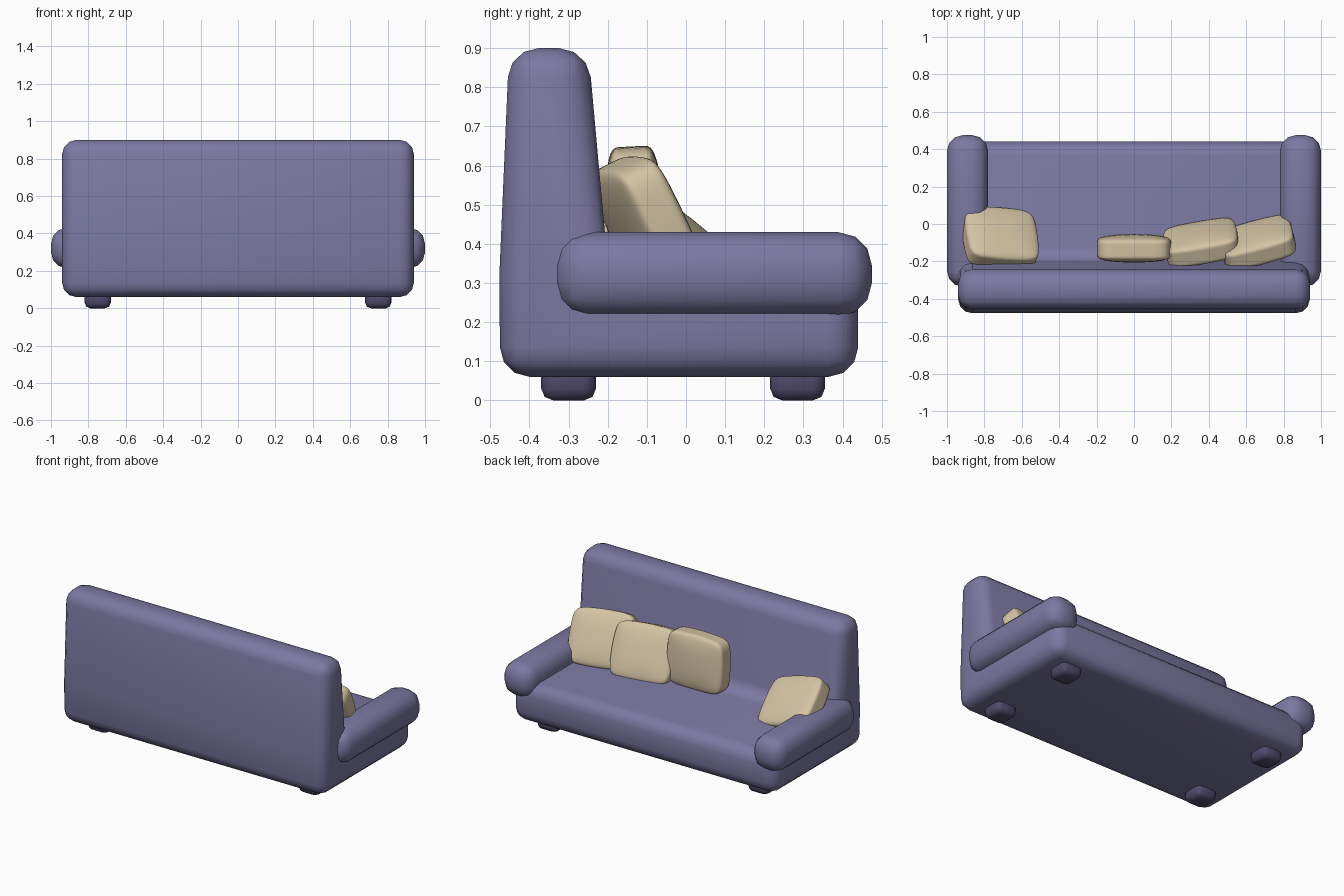
import bpy, bmesh, math
from mathutils import Vector

if "Cube" in bpy.data.objects:
    bpy.data.objects.remove(bpy.data.objects["Cube"])


def material(name, color):
    m = bpy.data.materials.new(name)
    m.diffuse_color = (*color, 1)
    m.use_nodes = True
    m.node_tree.nodes["Principled BSDF"].inputs["Base Color"].default_value = m.diffuse_color
    return m


fabric = material("fabric", (0.20, 0.19, 0.36))
dark = material("dark_fabric", (0.08, 0.07, 0.15))
beige = material("beige", (0.66, 0.55, 0.37))


def finish(name, bm, mat, bevel, segments=3):
    bmesh.ops.recalc_face_normals(bm, faces=bm.faces)
    mesh = bpy.data.meshes.new(name)
    bm.to_mesh(mesh)
    bm.free()
    mesh.materials.append(mat)
    mesh.polygons.foreach_set("use_smooth", [True] * len(mesh.polygons))
    ob = bpy.data.objects.new(name, mesh)
    bpy.context.collection.objects.link(ob)
    mod = ob.modifiers.new("round", "BEVEL")
    mod.width = bevel
    mod.segments = segments
    mod.limit_method = "ANGLE"
    mod.angle_limit = math.radians(30)
    return ob


def rounded_box(name, center, size, mat, bevel, segments=3):
    bm = bmesh.new()
    bmesh.ops.create_cube(bm, size=1)
    bmesh.ops.scale(bm, vec=size, verts=bm.verts)
    ob = finish(name, bm, mat, bevel, segments)
    ob.location = center
    return ob


# seat and back: one L-shaped profile extruded along x
profile = [(-0.475, 0.06), (0.44, 0.06), (0.44, 0.315), (-0.197, 0.315),
           (-0.25, 0.9), (-0.452, 0.9), (-0.477, 0.32)]
bm = bmesh.new()
face = bm.faces.new([bm.verts.new((-0.94, y, z)) for y, z in profile])
ext = bmesh.ops.extrude_face_region(bm, geom=[face])
bmesh.ops.translate(bm, vec=(1.88, 0, 0),
                    verts=[v for v in ext["geom"] if isinstance(v, bmesh.types.BMVert)])
finish("seat_and_back", bm, fabric, 0.075)

# arms and legs, mirrored left and right
for side, s in (("left", -1), ("right", 1)):
    rounded_box(f"{side}_arm", (s * 0.89, 0.07, 0.322), (0.22, 0.81, 0.215), fabric, 0.085)
    for end, y in (("front", -0.30), ("back", 0.285)):
        rounded_box(f"{side}_{end}_leg", (s * 0.75, y, 0.05), (0.14, 0.14, 0.1), dark, 0.03, 2)


# cushions: bulged, rounded boxes with softened corners
def cushion(name, center, tilt, roll, yaw):
    bm = bmesh.new()
    bmesh.ops.create_cube(bm, size=2)
    bmesh.ops.subdivide_edges(bm, edges=bm.edges, cuts=3, use_grid_fill=True)
    for v in bm.verts:
        x, y, z = v.co
        rim = max(abs(x), abs(z))
        v.co = Vector((x * 0.20 * (1 - 0.07 * z * z),
                       y * 0.075 * (1 - 0.25 * rim ** 3),
                       z * 0.175 * (1 - 0.07 * x * x)))
    ob = finish(name, bm, beige, 0.01)
    ob.modifiers.clear()
    sub = ob.modifiers.new("soft", "SUBSURF")
    sub.levels = sub.render_levels = 2
    ob.location = center
    ob.rotation_euler = [math.radians(a) for a in (tilt, roll, yaw)]


cushion("upright_cushion", (0.0, -0.13, 0.475), 3, 0, 0)
cushion("middle_cushion", (0.36, -0.10, 0.44), 24, 0, 10)
cushion("right_cushion", (0.66, -0.10, 0.45), 26, 0, 15)
cushion("left_cushion", (-0.715, -0.075, 0.405), 52, 16, -4)
